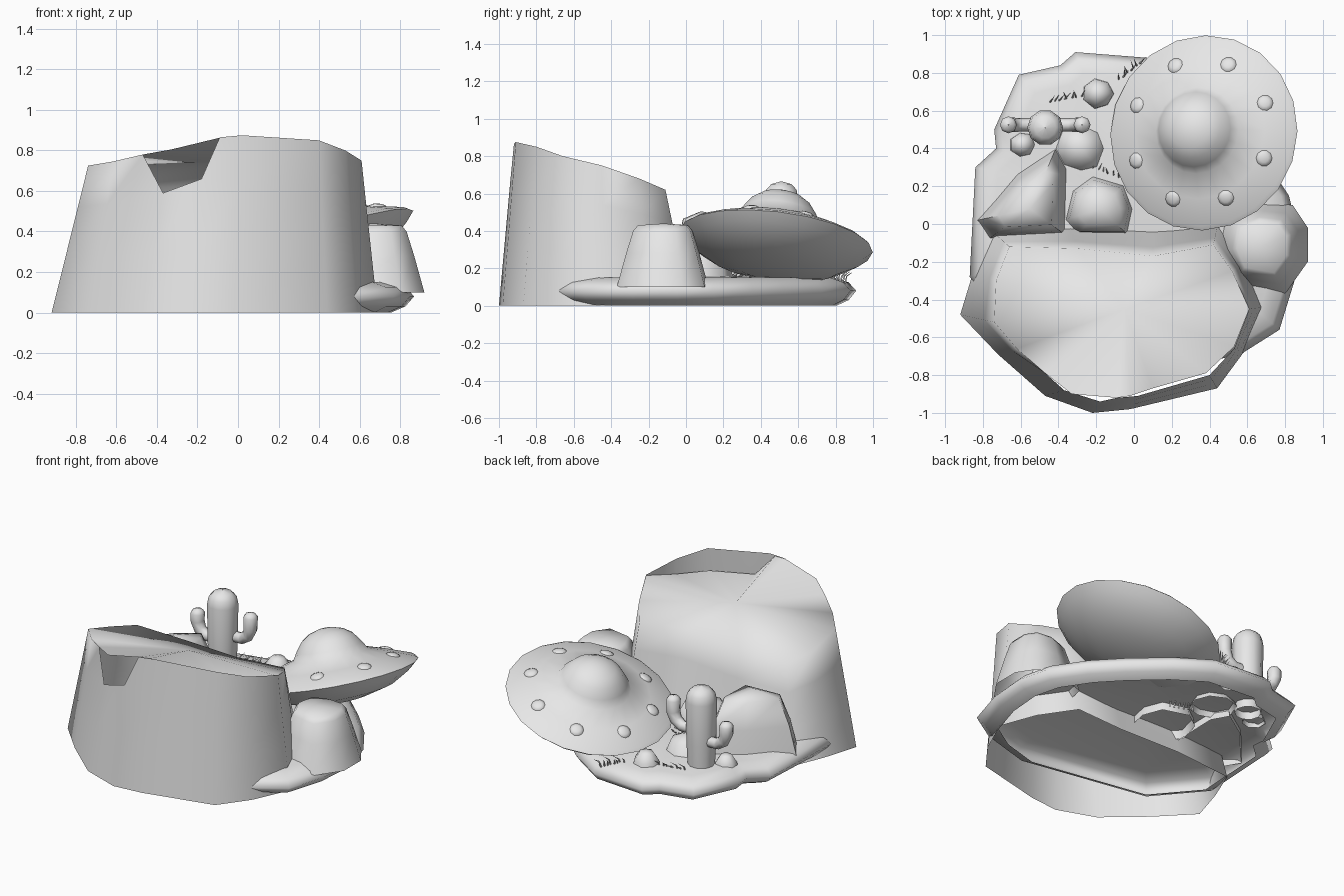
import bpy, bmesh, math, random
from mathutils import Quaternion, Vector

if "Cube" in bpy.data.objects:
    bpy.data.objects.remove(bpy.data.objects["Cube"], do_unlink=True)
random.seed(4)

stone = bpy.data.materials.new("plain grey")
stone.use_nodes = True
stone.diffuse_color = (0.8, 0.8, 0.8, 1)
stone.node_tree.nodes["Principled BSDF"].inputs["Base Color"].default_value = stone.diffuse_color


def finish(obj, angle):
    """Give the object its colour and shading."""
    bpy.ops.object.select_all(action='DESELECT')
    obj.select_set(True)
    bpy.context.view_layer.objects.active = obj
    obj.data.materials.clear()
    obj.data.materials.append(stone)
    bpy.ops.object.shade_smooth_by_angle(angle=math.radians(angle))
    return obj


def fan(bm, row, pole, flip=False):
    """Close a ring of vertices with triangles to one point."""
    tip = bm.verts.new(pole)
    for a, b in zip(row, row[1:] + row[:1]):
        bm.faces.new((b, a, tip) if flip else (a, b, tip))


def loft(name, rings, start=None, end=None, angle=50, edit=None):
    """Skin counter-clockwise rings from bottom to top, with optional poles."""
    bm = bmesh.new()
    rows = [[bm.verts.new(p) for p in ring] for ring in rings]
    n = len(rows[0])
    for low, high in zip(rows, rows[1:]):
        for i in range(n):
            j = (i + 1) % n
            bm.faces.new((low[i], low[j], high[j], high[i]))
    if start is not None:
        fan(bm, rows[0], start, True)
    if end is not None:
        fan(bm, rows[-1], end)
    if edit:
        edit(bm, rows)
    mesh = bpy.data.meshes.new(name)
    bm.to_mesh(mesh)
    bm.free()
    obj = bpy.data.objects.new(name, mesh)
    bpy.context.collection.objects.link(obj)
    return finish(obj, angle)


def scaled(outline, centre, size, z):
    cx, cy = centre
    return [(cx + (x - cx) * size, cy + (y - cy) * size, z) for x, y in outline]


def circle(centre, radius, sides, wobble=0):
    return [(centre[0] + math.cos(math.tau * i / sides) * radius * random.uniform(1 - wobble, 1 + wobble),
             centre[1] + math.sin(math.tau * i / sides) * radius * random.uniform(1 - wobble, 1 + wobble))
            for i in range(sides)]


def boulder(name, outline, centre, levels, angle=50):
    """Levels are (size, height); the last one is the closing point."""
    rings = [scaled(outline, centre, s, z) for s, z in levels[:-1]]
    return loft(name, rings, end=(*centre, levels[-1][1]), angle=angle)


def tube(name, path, radius, sides=2):
    """Bent tube through (point, thickness) pairs."""
    curve = bpy.data.curves.new(name, 'CURVE')
    curve.dimensions = '3D'
    curve.bevel_depth = radius
    curve.bevel_resolution = sides
    spline = curve.splines.new('POLY')
    spline.points.add(len(path) - 1)
    for point, (co, thick) in zip(spline.points, path):
        point.co = (*co, 1)
        point.radius = thick
    obj = bpy.data.objects.new(name, curve)
    bpy.context.collection.objects.link(obj)
    bpy.ops.object.select_all(action='DESELECT')
    obj.select_set(True)
    bpy.context.view_layer.objects.active = obj
    bpy.ops.object.convert(target='MESH')
    return finish(bpy.context.object, 70)


# Tall cliff: an open shell whose front wall has a chipped edge
base = [(-.92, -.48), (-.72, -.69), (-.47, -.91), (-.22, -1), (-.02, -.98), (.44, -.87), (.58, -.68),
        (.69, -.44), (.6, -.2), (.45, .02), (.1, 0), (-.35, .01), (-.76, -.03), (-.85, -.25)]
rim = [(-.74, -.52, .725), (-.62, -.66, .745), (-.47, -.79, .78), (-.09, -.92, .865), (.02, -.91, .875),
       (.4, -.8, .85), (.53, -.66, .8), (.61, -.45, .75), (.52, -.25, .68), (.42, -.11, .62),
       (.1, -.17, .63), (-.3, -.13, .62), (-.66, -.12, .62), (-.73, -.3, .66)]
floor = [Vector((x, y, 0)) for x, y in base]
shoulder = [f.lerp(Vector(r), .72) for f, r in zip(floor, rim)]
shoulder[2] = Vector((-.37, -.88, .59))
shoulder[3] = Vector((-.18, -.94, .66))
waist = [f.lerp(s, .5) for f, s in zip(floor, shoulder)]


def chip_and_cover(bm, rows):
    """Open the chip, then lay the top sheet, sunk behind the front right rim."""
    corners = {rows[2][2], rows[2][3], rows[3][2], rows[3][3]}
    chip = next(f for f in bm.faces if set(f.verts) == corners)
    bmesh.ops.delete(bm, geom=[chip], context='FACES_ONLY')
    front = [(-.33, -.9, .805), (-.09, -.92, .863), (-.02, -.91, .868), (.1, -.87, .73), (.38, -.79, .71),
             (.53, -.65, .7), (.61, -.45, .745)]
    sheet = rows[3][:3] + [bm.verts.new(p) for p in front] + rows[3][8:]
    fan(bm, sheet, (-.05, -.45, .74))


loft("cliff", [floor, waist, shoulder, rim], angle=85, edit=chip_and_cover)

# Ground slab with a rounded edge, hollow below
ground = [(-.87, -.28), (-.6, -.6), (.3, -.76), (.58, -.68), (.77, -.56), (.85, -.3), (.87, -.05),
          (.82, .15), (.68, .36), (.52, .53), (.3, .73), (.07, .88), (-.31, .91), (-.39, .84),
          (-.61, .79), (-.74, .5), (-.73, .4), (-.84, .3)]
boulder("ground_slab", ground, (0, .1), [(.87, 0), (.95, .03), (1, .08), (.95, .125), (.86, .15), (0, .16)], 100)

# Stump-shaped rock on the left side
stump = [(.92, -.02), (.84, .1), (.66, .12), (.48, .06), (.44, -.14), (.52, -.32), (.8, -.37), (.92, -.2)]
boulder("side_rock", stump, (.67, -.12), [(1, .1), (.8, .28), (.65, .4), (.55, .43), (0, .44)], 65)

# Crag and lower rocks behind the cliff
crag = [(-.83, .02), (-.77, -.08), (-.36, -.06), (-.35, .3), (-.41, .41), (-.62, .27)]
boulder("back_crag", crag, (-.55, .08), [(1, .1), (.83, .3), (.6, .465), (0, .505)], 60)
low = [(-.37, .02), (-.3, -.06), (-.03, -.06), (0, .08), (-.05, .21), (-.22, .26), (-.33, .18)]
boulder("low_rock", low, (-.18, .08), [(1, .1), (.85, .25), (.6, .33), (0, .35)], 65)
boulder("mound", circle((-.28, .4), .14, 8, .1), (-.28, .4), [(1, .12), (.7, .22), (0, .26)], 60)
for name, centre, size in (("pebble_left", (-.19, .69), .085), ("pebble_right", (-.59, .42), .07)):
    boulder(name, circle(centre, size, 7, .08), centre,
            [(1, .12), (.9, .12 + size * .6), (.5, .12 + size * 1.2), (0, .12 + size * 1.3)], 60)

# Crashed saucer, turned from one profile and tilted
profile = [(.2, -.155), (.36, -.11), (.47, -.045), (.52, 0), (.5, .015), (.36, .07), (.23, .115),
           (.2, .165), (.16, .22), (.11, .255), (.05, .275)]
rings = [[(x, y, z) for x, y in circle((0, 0), r, 20)] for r, z in profile]
up = Vector((0, 0, 1))
tilt = up.rotation_difference(Vector((-.32, .12, 1)))


def place(obj, local=(0, 0, 0), lean=Quaternion()):
    obj.rotation_mode = 'QUATERNION'
    obj.rotation_quaternion = tilt @ lean
    obj.location = Vector((.37, .482, .345)) + tilt @ Vector(local)


place(loft("saucer", rings, start=(0, 0, -.17), end=(0, 0, .28), angle=60))
for k in range(8):
    turn = math.tau * (k + .5) / 8
    c, s = math.cos(turn), math.sin(turn)
    lamp = boulder("saucer_lamp", circle((0, 0), .046, 10), (0, 0), [(1, -.01), (.9, .004), (.5, .012), (0, .014)])
    place(lamp, (.385 * c, .385 * s, .058), up.rotation_difference(Vector((.38 * c, .38 * s, 1))))

# Cactus: trunk and two raised arms, all with rounded ends
cx, cy = -.47, .51
trunk = [(.1, .85), (.3, .95), (.57, 1), (.62, .9), (.65, .6), (.665, .02)]
tube("cactus_trunk", [((cx, cy, z), r) for z, r in trunk], .095, 3)
for name, side, elbow, top in (("cactus_arm_left", 1, .37, .56), ("cactus_arm_right", -1, .32, .485)):
    arm = [(.05, elbow, .8), (.13, elbow, .8), (.175, elbow + .03, .85), (.195, elbow + .08, .95),
           (.195, top - .03, 1), (.195, top - .01, .7), (.195, top, .05)]
    tube(name, [((cx + side * dx, cy + .015, z), r) for dx, z, r in arm], .045, 2)

# Grass: short rows of bent, pointed blades
for start, stop, count in (((-.08, .76), (.03, .85), 8), ((-.45, .64), (-.28, .67), 8), ((-.22, .29), (-.08, .24), 6)):
    for k in range(count):
        x, y = Vector(start).lerp(Vector(stop), k / (count - 1))
        lean, height = random.uniform(-.02, .04), random.uniform(.04, .07)
        tube("grass_blade", [((x, y, .12), 1), ((x + lean * .3, y + .01, .13 + height * .6), .7),
                             ((x + lean, y + .04, .13 + height), .05)], .006, 0)
